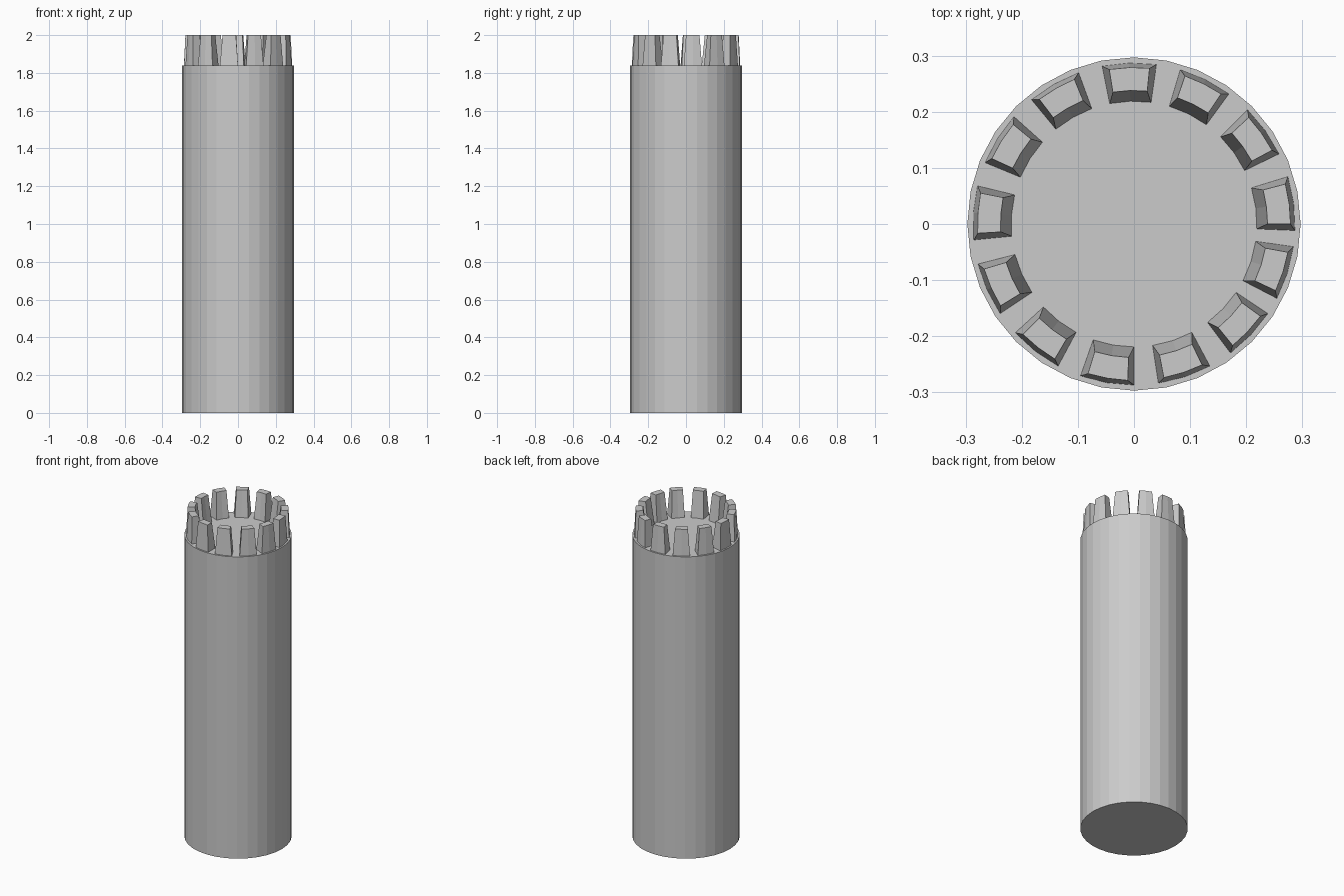
import bpy, bmesh
from math import cos, sin, radians

if "Cube" in bpy.data.objects:
    bpy.data.objects.remove(bpy.data.objects["Cube"])

BODY_TOP, TOP = 1.84, 2.0


def add_object(name, bm):
    bmesh.ops.recalc_face_normals(bm, faces=bm.faces)
    mesh = bpy.data.meshes.new(name)
    bm.to_mesh(mesh)
    bm.free()
    obj = bpy.data.objects.new(name, mesh)
    bpy.context.collection.objects.link(obj)


def tooth_ring(bm, angle, half, r_in, r_out, z):
    # curved block outline: outer arc forwards, inner arc back
    spots = [(r_out, -half), (r_out, 0), (r_out, half),
             (r_in, half), (r_in, 0), (r_in, -half)]
    return [bm.verts.new((r * cos(radians(angle + a)),
                          r * sin(radians(angle + a)), z)) for r, a in spots]


# solid faceted column
bm = bmesh.new()
bmesh.ops.create_cone(bm, cap_ends=True, segments=32, radius1=0.297,
                      radius2=0.297, depth=BODY_TOP)
bmesh.ops.translate(bm, verts=bm.verts, vec=(0, 0, BODY_TOP / 2))
add_object("column", bm)

# thirteen tapered teeth; the last gap is slightly narrower
angles = [7.4 + 28.1 * k for k in range(12)] + [342.2]
for i, angle in enumerate(angles):
    bm = bmesh.new()
    low = tooth_ring(bm, angle, 9.7, 0.219, 0.287, BODY_TOP)
    high = tooth_ring(bm, angle, 7.4, 0.238, 0.279, TOP)
    for k in range(6):
        n = (k + 1) % 6
        bm.faces.new((low[k], low[n], high[n], high[k]))
    for ring in (low, high):
        bm.faces.new((ring[0], ring[1], ring[4], ring[5]))
        bm.faces.new((ring[1], ring[2], ring[3], ring[4]))
    add_object(f"rim_tooth_{i + 1}", bm)
